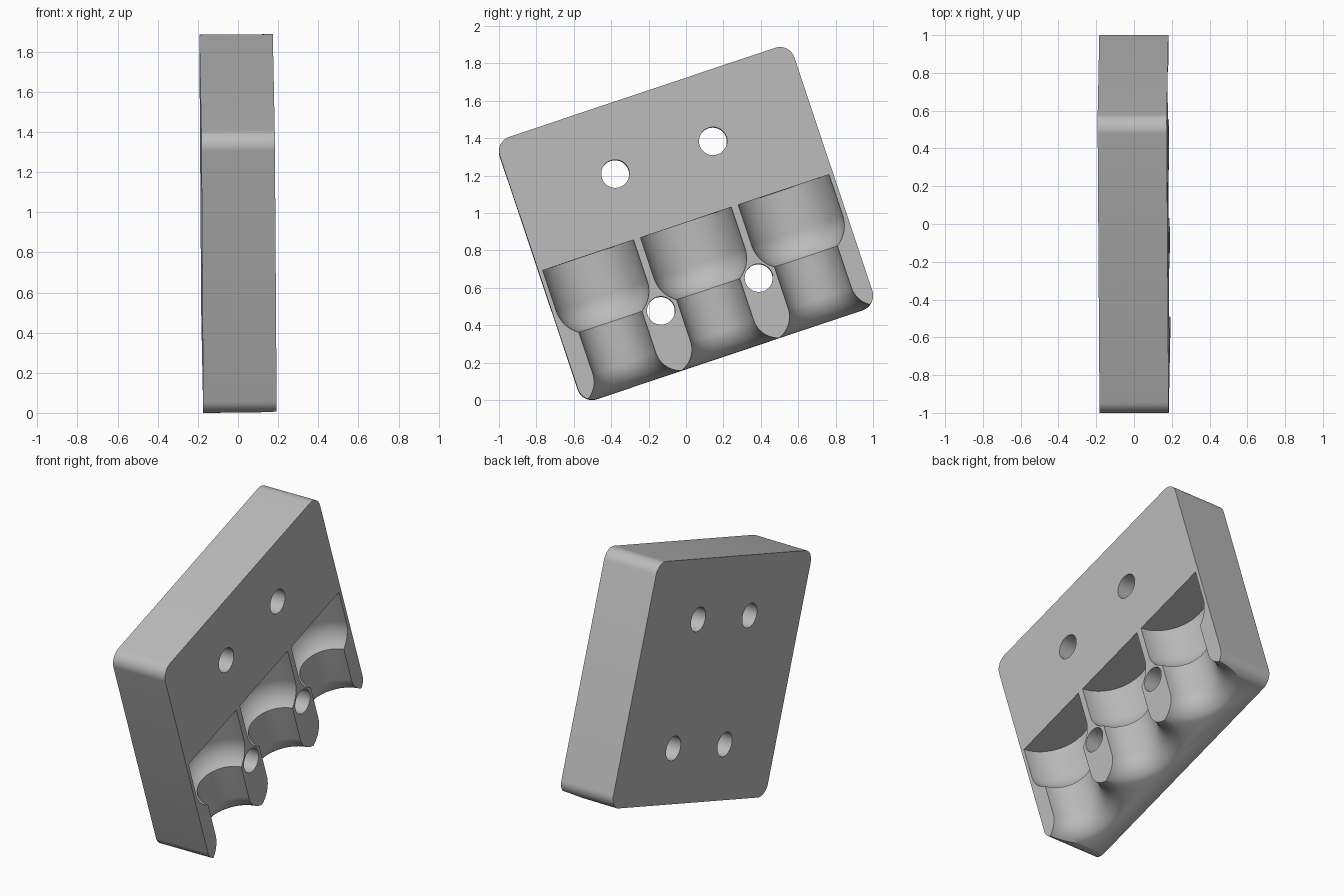
import bpy, bmesh
from math import radians, sin, cos, pi, sqrt
from mathutils import Matrix, Vector

cube = bpy.data.objects.get("Cube")
if cube:
    bpy.data.objects.remove(cube, do_unlink=True)

THICK, WIDTH, HEIGHT, CORNER = 0.366, 1.66, 1.477, 0.08
PITCH = 0.551
FACE = THICK / 2

grey = bpy.data.materials.new("plain_grey")
grey.use_nodes = True
grey.diffuse_color = (0.5, 0.5, 0.5, 1)
grey.node_tree.nodes["Principled BSDF"].inputs["Base Color"].default_value = (0.5, 0.5, 0.5, 1)


def make_object(name, bm):
    bmesh.ops.recalc_face_normals(bm, faces=bm.faces)
    mesh = bpy.data.meshes.new(name)
    bm.to_mesh(mesh)
    bm.free()
    mesh.materials.append(grey)
    obj = bpy.data.objects.new(name, mesh)
    bpy.context.collection.objects.link(obj)
    return obj


def lathe(name, profile, location, steps=72):
    """Solid of revolution around z from (radius, height) points."""
    bm = bmesh.new()
    rings = [[bm.verts.new((r * cos(2 * pi * i / steps), r * sin(2 * pi * i / steps), z))
              for i in range(steps)] for r, z in profile]
    for a, b in zip(rings, rings[1:]):
        for i in range(steps):
            j = (i + 1) % steps
            bm.faces.new((a[i], a[j], b[j], b[i]))
    bm.faces.new(rings[0])
    bm.faces.new(rings[-1])
    bmesh.ops.translate(bm, verts=bm.verts, vec=location)
    return make_object(name, bm)


def cut(target, cutter):
    mod = target.modifiers.new("cut", 'BOOLEAN')
    mod.operation = 'DIFFERENCE'
    mod.solver = 'EXACT'
    mod.object = cutter
    bpy.context.view_layer.objects.active = target
    bpy.ops.object.modifier_apply(modifier=mod.name)
    bpy.data.objects.remove(cutter, do_unlink=True)


# Block with four rounded corners
bm = bmesh.new()
bmesh.ops.create_cube(bm, size=1, matrix=Matrix.Diagonal((THICK, WIDTH, HEIGHT, 1)))
corners = [e for e in bm.edges if abs(e.verts[0].co.x - e.verts[1].co.x) > 0.1]
bmesh.ops.bevel(bm, geom=corners, offset=CORNER, segments=10, profile=0.5, affect='EDGES')
block = make_object("holder_block", bm)

# Pocket profile: wide cylinder, rounded shoulder, neck, flared mouth
BULB, NECK, MOUTH = 0.257, 0.179, 0.274
TOP, SHOULDER, LEDGE, BOTTOM = 0.005, -0.225, -0.371, -HEIGHT / 2
N = 12
drop, inset = SHOULDER - LEDGE, BULB - NECK
arc = (drop ** 2 + inset ** 2) / (2 * inset)
profile = [(BULB, TOP)]
for i in range(N + 1):
    d = drop * i / N
    profile.append((BULB - arc + sqrt(arc ** 2 - d ** 2), SHOULDER - d))
flare, spread = 0.133, MOUTH - NECK
arc = (flare ** 2 + spread ** 2) / (2 * spread)
for i in range(N + 1):
    d = flare * i / N
    profile.append((NECK + arc - sqrt(arc ** 2 - d ** 2), BOTTOM + flare - d))
profile.append((MOUTH, BOTTOM - 0.05))

for k in (-1, 0, 1):
    cut(block, lathe("pocket_cutter", profile, Vector((FACE + 0.02, k * PITCH, 0))))

# Four through holes
for side in (-1, 1):
    for height in (0.371, -0.4):
        hole = lathe("hole_cutter", [(0.075, -0.5), (0.075, 0.5)], Vector((0, 0, 0)), 48)
        hole.data.transform(Matrix.Translation((0, side * PITCH / 2, height))
                            @ Matrix.Rotation(pi / 2, 4, 'Y'))
        cut(block, hole)

# Lean the block, then centre it on the floor
block.data.transform(Matrix.Rotation(-0.008, 4, 'Y') @ Matrix.Rotation(0.004, 4, 'Z')
                     @ Matrix.Rotation(radians(18.5), 4, 'X'))
pts = [v.co for v in block.data.vertices]
low = Vector([min(p[i] for p in pts) for i in range(3)])
high = Vector([max(p[i] for p in pts) for i in range(3)])
mid = (low + high) / 2
block.data.transform(Matrix.Translation((-mid.x, -mid.y, -low.z)))

bpy.ops.object.select_all(action='DESELECT')
block.select_set(True)
bpy.context.view_layer.objects.active = block
bpy.ops.object.shade_smooth_by_angle(angle=radians(25))
